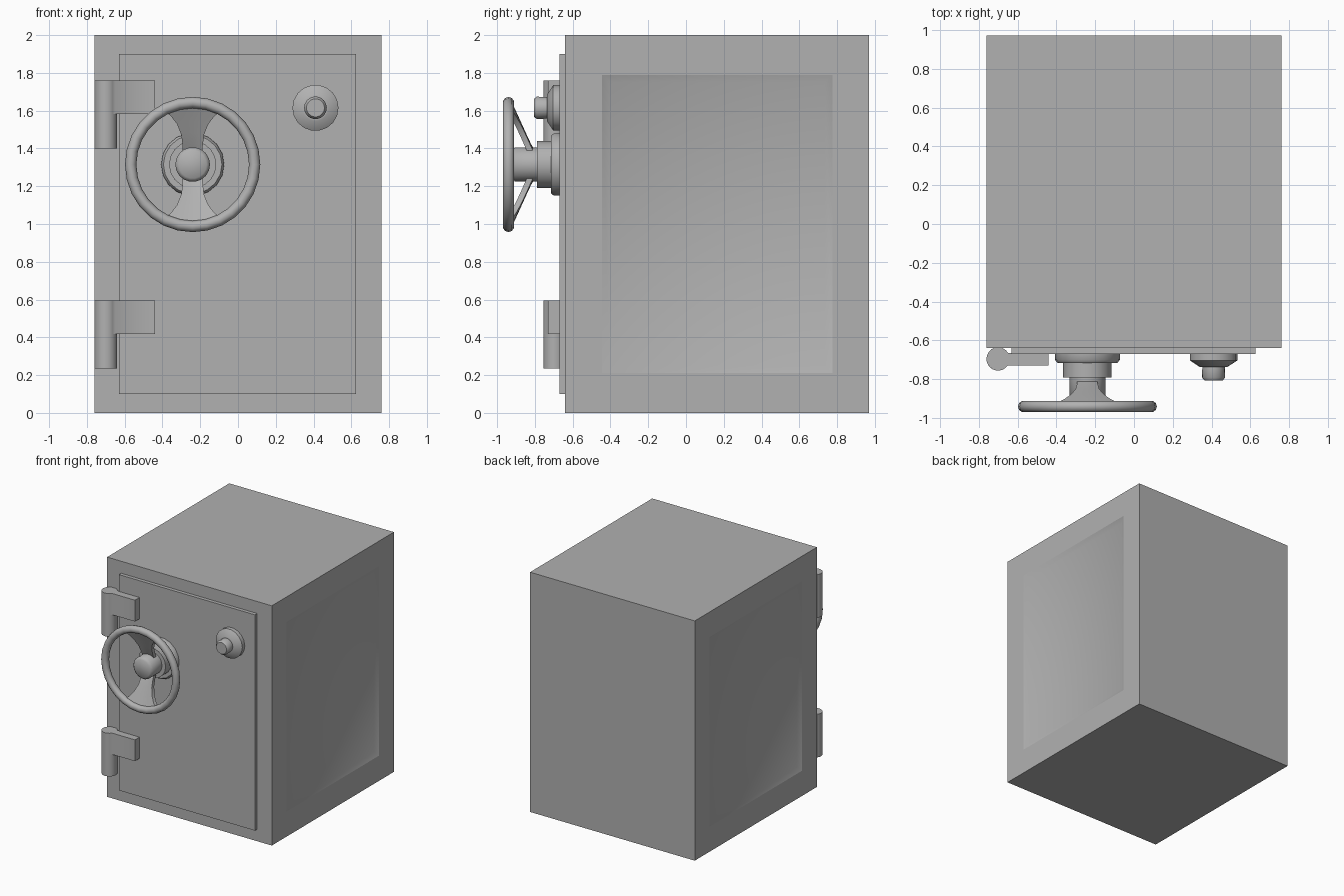
import bpy, bmesh
from math import sin, cos, pi, radians, asin
from mathutils import Vector

if "Cube" in bpy.data.objects:
    bpy.data.objects.remove(bpy.data.objects["Cube"])

# Dark grey metal
metal = bpy.data.materials.new("grey_metal")
metal.diffuse_color = (0.44, 0.44, 0.44, 1)
metal.use_nodes = True
metal.node_tree.nodes["Principled BSDF"].inputs["Base Color"].default_value = metal.diffuse_color


def smooth_object(ob, angle):
    bpy.ops.object.select_all(action='DESELECT')
    ob.select_set(True)
    bpy.context.view_layer.objects.active = ob
    bpy.ops.object.shade_smooth_by_angle(angle=radians(angle))


def finish(name, bm, angle=None):
    bmesh.ops.recalc_face_normals(bm, faces=bm.faces[:])
    mesh = bpy.data.meshes.new(name)
    bm.to_mesh(mesh)
    bm.free()
    mesh.materials.append(metal)
    ob = bpy.data.objects.new(name, mesh)
    bpy.context.collection.objects.link(ob)
    if angle:
        smooth_object(ob, angle)
    return ob


def box(lo, hi):
    bm = bmesh.new()
    bmesh.ops.create_cube(bm, size=1)
    for v in bm.verts:
        v.co = Vector([(a + b) / 2 + c * (b - a) for a, b, c in zip(lo, hi, v.co)])
    return bm


def loft(bm, loops):
    """Skin closed loops of points and cap both ends."""
    loops = [[bm.verts.new(p) for p in loop] for loop in loops]
    n = len(loops[0])
    for a, b in zip(loops, loops[1:]):
        for i in range(n):
            j = (i + 1) % n
            bm.faces.new((a[i], a[j], b[j], b[i]))
    bm.faces.new(loops[0])
    bm.faces.new(loops[-1])


def lathe(name, x, z, profile, sides):
    """Spin (radius, y) points about an axis parallel to y."""
    bm = bmesh.new()
    loft(bm, [[(x + r * cos(2 * pi * i / sides), y, z + r * sin(2 * pi * i / sides))
               for i in range(sides)] for r, y in profile])
    finish(name, bm, 50)


# Safe body with shallow dished panels on both sides, crisp at the frame only
bm = box((-0.76, -0.64, 0), (0.76, 0.97, 2))
bm.normal_update()
for face in [f for f in bm.faces if abs(f.normal.x) > 0.9]:
    side = 1 if face.normal.x > 0 else -1
    bmesh.ops.inset_individual(bm, faces=[face], thickness=0.195, use_even_offset=True)
    for v in face.verts:
        v.co.z = 1 + (v.co.z - 1) * 0.79 / 0.805
    ring = bmesh.ops.inset_individual(bm, faces=[face], thickness=0.04, use_even_offset=True)["faces"]
    for v in face.verts:
        v.co.x -= side * 0.02
    for f in ring + [face]:
        f.smooth = True
    for e in {e for f in ring for e in f.edges}:
        if any(f not in ring and f is not face for f in e.link_faces):
            e.smooth = False
finish("safe_body", bm)

# Door slab
finish("door", box((-0.63, -0.67, 0.1), (0.625, -0.63, 1.9)))

# Hinges: knuckle blending into a leaf above, bare knuckle below
HX, HY, R = -0.70, -0.695, 0.06


def arc(start, end, n):
    return [(HX + R * cos(start + (end - start) * i / n),
             HY + R * sin(start + (end - start) * i / n)) for i in range(n + 1)]


leaf_profile = (arc(asin(0.03 / R), 2 * pi - asin(0.035 / R), 18) +
                [(-0.44, -0.73), (-0.44, -0.665)])
pin_profile = arc(0, 2 * pi, 20)[:-1]
for label, top in (("upper", 1.76), ("lower", 0.595)):
    for part, prof, z0, z1 in (("leaf", leaf_profile, top - 0.178, top),
                               ("knuckle", pin_profile, top - 0.36, top - 0.178)):
        bm = bmesh.new()
        loft(bm, [[(x, y, z) for x, y in prof] for z in (z0, z1)])
        finish(f"{label}_hinge_{part}", bm, 70)

# Wheel hub, stepped
WX, WZ = -0.24, 1.315
lathe("wheel_hub", WX, WZ, [(0.167, -0.66), (0.167, -0.70), (0.155, -0.715), (0.125, -0.715),
                            (0.125, -0.79), (0.092, -0.79), (0.092, -0.905), (0.073, -0.922)], 18)

# Wheel rim
bpy.ops.mesh.primitive_torus_add(location=(WX, -0.94, WZ), rotation=(pi / 2, 0, 0),
                                 major_radius=0.328, minor_radius=0.03,
                                 major_segments=28, minor_segments=10)
rim = bpy.context.object
rim.name = "wheel_rim"
rim.data.materials.append(metal)
smooth_object(rim, 50)

# Two flared spokes, sloping from hub to rim; stations are (radius, half width, y)
stations = [(0.07, 0.06, -0.815), (0.11, 0.055, -0.837), (0.17, 0.062, -0.865),
            (0.23, 0.085, -0.892), (0.28, 0.118, -0.915), (0.325, 0.16, -0.936)]
for label, s in (("upper", 1), ("lower", -1)):
    bm = bmesh.new()
    loops = []
    for r, w, y in stations:
        row = [(WX + r * sin(t * w / r), WZ + s * r * cos(t * w / r)) for t in (-1, -0.5, 0, 0.5, 1)]
        loops.append([(px, y - 0.016, pz) for px, pz in row] +
                     [(px, y + 0.016, pz) for px, pz in reversed(row)])
    loft(bm, loops)
    finish(label + "_wheel_spoke", bm, 40)

# Combination dial and its knob
lathe("dial", 0.41, 1.615, [(0.122, -0.66), (0.122, -0.703), (0.07, -0.737), (0.058, -0.737),
                            (0.06, -0.79), (0.048, -0.805)], 18)
